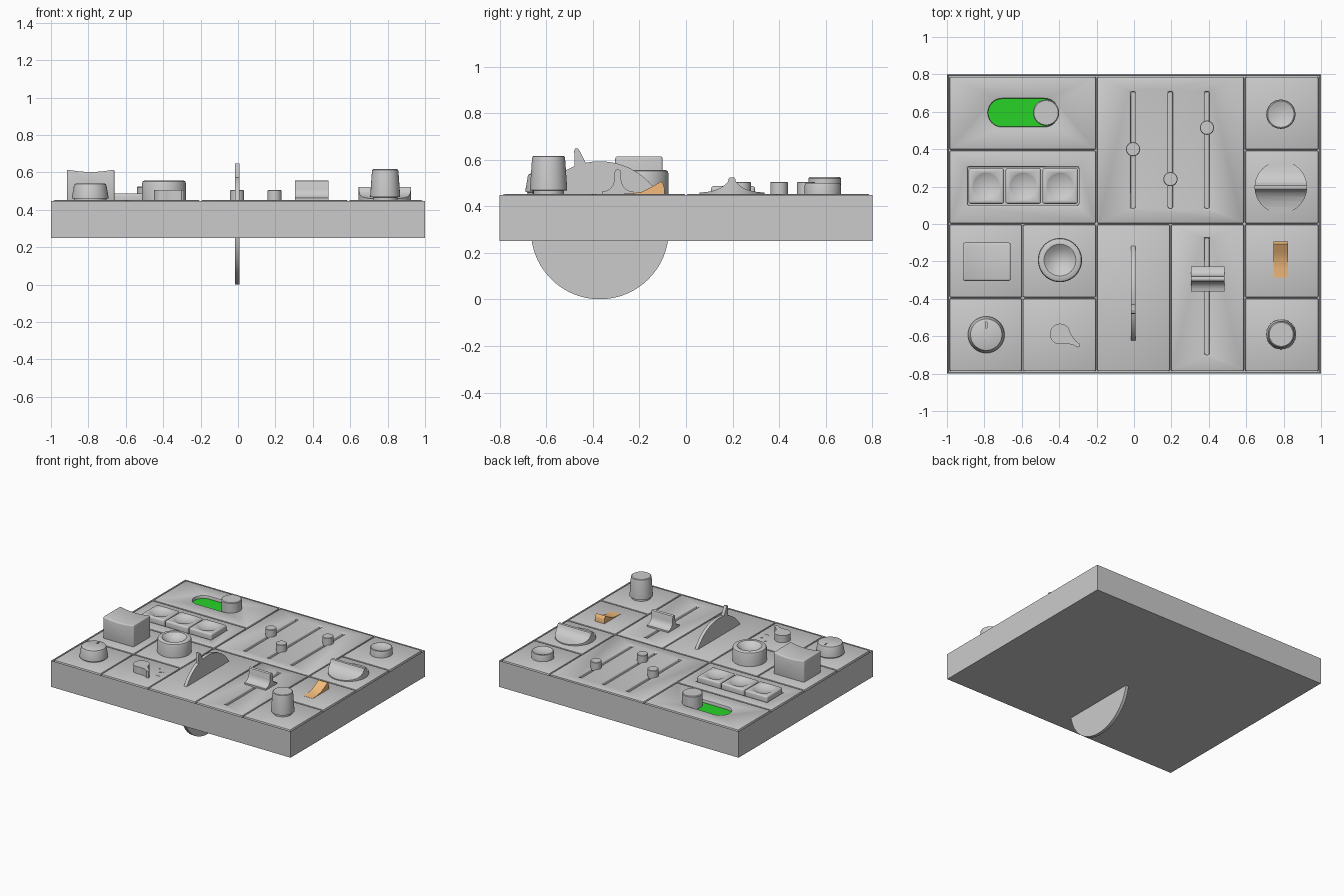
import bpy, bmesh
from math import sin, cos, pi, radians

if "Cube" in bpy.data.objects:
    bpy.data.objects.remove(bpy.data.objects["Cube"])


def finish(bm, name, color=None):
    bmesh.ops.recalc_face_normals(bm, faces=bm.faces)
    me = bpy.data.meshes.new(name)
    bm.to_mesh(me)
    bm.free()
    ob = bpy.data.objects.new(name, me)
    bpy.context.collection.objects.link(ob)
    if color:
        mat = bpy.data.materials.new(name + "_colour")
        mat.diffuse_color = color
        mat.use_nodes = True
        mat.node_tree.nodes["Principled BSDF"].inputs["Base Color"].default_value = mat.diffuse_color
        me.materials.append(mat)
    return ob


def activate(ob):
    bpy.ops.object.select_all(action='DESELECT')
    ob.select_set(True)
    bpy.context.view_layer.objects.active = ob


def smooth(ob):
    activate(ob)
    bpy.ops.object.shade_smooth_by_angle(angle=radians(35))
    return ob


def prism(name, pts, axis, a, b, color=None):
    """Extrude a 2D outline along an axis from a to b."""
    place = {'x': lambda p, t: (t, p[0], p[1]),
             'y': lambda p, t: (p[0], t, p[1]),
             'z': lambda p, t: (p[0], p[1], t)}[axis]
    bm = bmesh.new()
    lo = [bm.verts.new(place(p, a)) for p in pts]
    hi = [bm.verts.new(place(p, b)) for p in pts]
    bm.faces.new(lo)
    bm.faces.new(hi)
    n = len(pts)
    for i in range(n):
        bm.faces.new((lo[i], lo[(i + 1) % n], hi[(i + 1) % n], hi[i]))
    return finish(bm, name, color)


def box(name, x0, x1, y0, y1, z0, z1):
    return prism(name, [(x0, y0), (x1, y0), (x1, y1), (x0, y1)], 'z', z0, z1)


def lathe(name, prof, cx, cy, n=48):
    """Revolve (radius, z) points; a zero radius makes a pole."""
    bm = bmesh.new()
    rings = []
    for r, z in prof:
        if r == 0:
            rings.append([bm.verts.new((cx, cy, z))] * n)
        else:
            rings.append([bm.verts.new((cx + r * cos(2 * pi * i / n), cy + r * sin(2 * pi * i / n), z))
                          for i in range(n)])
    for p, q in zip(rings, rings[1:]):
        for i in range(n):
            j = (i + 1) % n
            bm.faces.new(list(dict.fromkeys((p[i], p[j], q[j], q[i]))))
    if prof[0][0]:
        bm.faces.new(rings[0])
    if prof[-1][0]:
        bm.faces.new(rings[-1])
    return smooth(finish(bm, name))


def modify(ob, kind, **settings):
    activate(ob)
    m = ob.modifiers.new("mod", kind)
    for k, v in settings.items():
        setattr(m, k, v)
    bpy.ops.object.modifier_apply(modifier=m.name)
    return ob


def bevel(ob, w, seg=3):
    return modify(ob, 'BEVEL', width=w, segments=seg, limit_method='ANGLE', angle_limit=radians(35))


def boolean(ob, cutter, op='DIFFERENCE'):
    modify(ob, 'BOOLEAN', object=cutter, operation=op, solver='EXACT')
    bpy.data.objects.remove(cutter)
    return ob


def stadium(cx, cy, half, r, n=20):
    """Outline of a horizontal slot."""
    return [(cx + s * half + r * cos(a0 + pi * i / n), cy + r * sin(a0 + pi * i / n))
            for s, a0 in ((1, -pi / 2), (-1, pi / 2)) for i in range(n + 1)]


TOP, FLOOR = 0.452, 0.425

# Base slab with a shallow tray in the top
bm = bmesh.new()
bmesh.ops.create_cube(bm, size=1)
for v in bm.verts:
    v.co = (v.co.x * 2, v.co.y * 1.6, 0.25 + (v.co.z + 0.5) * 0.198)
lid = [f for f in bm.faces if f.calc_center_median().z > 0.44]
bmesh.ops.inset_region(bm, faces=lid, thickness=0.01)
for v in lid[0].verts:
    v.co.z = FLOOR
finish(bm, "base")

# Control tiles
X = (-0.99, -0.595, -0.2, 0.195, 0.59, 0.99)
Y = (-0.79, -0.395, 0.0, 0.395, 0.79)
layout = {
    "toggle_tile": (0, 2, 3, 4), "button_row_tile": (0, 2, 2, 3), "fader_tile": (2, 4, 2, 4),
    "round_button_tile": (4, 5, 3, 4), "selector_tile": (4, 5, 2, 3), "square_key_tile": (0, 1, 1, 2),
    "dish_button_tile": (1, 2, 1, 2), "dial_tile": (0, 1, 0, 1), "pointer_tile": (1, 2, 0, 1),
    "wheel_tile": (2, 3, 0, 2), "slider_tile": (3, 4, 0, 2), "rocker_tile": (4, 5, 1, 2),
    "tall_knob_tile": (4, 5, 0, 1)}
faders = ((-0.005, 0.4), (0.195, 0.24), (0.39, 0.515))
for name, (i, j, k, l) in layout.items():
    g = 0.003
    t = box(name, X[i] + g, X[j] - g, Y[k] + g, Y[l] - g, 0.41, TOP)
    if name == "toggle_tile":
        boolean(t, prism("cut", stadium(-0.592, 0.595, 0.113, 0.075), 'z', 0.3, 0.6))
    elif name == "button_row_tile":
        boolean(t, box("cut", -0.89, -0.295, 0.1, 0.305, 0.3, 0.6))
    elif name == "fader_tile":
        for x, _ in faders:
            boolean(t, box("cut", x - 0.012, x + 0.012, 0.083, 0.707, 0.3, 0.6))
    elif name == "slider_tile":
        boolean(t, box("cut", 0.378, 0.402, -0.7, -0.075, 0.3, 0.6))
    smooth(bevel(t, 0.008, 2))

# Toggle switch
prism("toggle_track", stadium(-0.592, 0.595, 0.113, 0.08), 'z', 0.415, 0.428, (0.02, 0.65, 0.02, 1))
lathe("toggle_knob", [(0.07, 0.42), (0.07, 0.52), (0.065, 0.525), (0, 0.525)], -0.47, 0.595)

# Row of three dished keys
for i, x in enumerate((-0.79, -0.592, -0.394)):
    key = bevel(box(f"row_key_{i + 1}", x - 0.095, x + 0.095, 0.108, 0.297, 0.415, 0.487), 0.012)
    bm = bmesh.new()
    bmesh.ops.create_uvsphere(bm, u_segments=64, v_segments=48, radius=0.16)
    cut = finish(bm, "cut")
    cut.location = (x, 0.2025, 0.487 + 0.142)
    bpy.context.view_layer.update()
    smooth(boolean(key, cut))

# Faders
for i, (x, y) in enumerate(faders):
    lathe(f"fader_knob_{i + 1}", [(0.038, 0.44), (0.038, 0.502), (0.035, 0.505), (0, 0.505)], x, y, 32)

# Round button
lathe("round_button", [(0.078, 0.44), (0.078, 0.49), (0.075, 0.499), (0.07, 0.501), (0.05, 0.494),
                       (0.025, 0.489), (0, 0.487)], 0.785, 0.587)

# Rotary selector: finger ridge trimmed to a disc
half = [(0.145, 0.458), (0.105, 0.462), (0.075, 0.468), (0.05, 0.478), (0.03, 0.492), (0.017, 0.506),
        (0.014, 0.518), (0.01, 0.523)]
prof = [(-0.16, 0.44), (-0.16, 0.458)] + [(-y, z) for y, z in half] + \
       [(y, z) for y, z in reversed(half)] + [(0.16, 0.458), (0.16, 0.44)]
sel = prism("selector_knob", [(y + 0.197, z) for y, z in prof], 'x', 0.6, 0.97)
smooth(boolean(sel, lathe("cut", [(0.14, 0.42), (0.14, 0.6)], 0.785, 0.197, 64), 'INTERSECT'))

# Square key with a scooped top
scoop = [(-0.915 + 0.255 * i / 16, 0.602 + 0.014 * abs(i / 8 - 1) ** 2) for i in range(17)]
smooth(bevel(prism("square_key", [(-0.915, 0.44)] + scoop + [(-0.66, 0.44)], 'y', -0.304, -0.1), 0.01))

# Dished button
lathe("dish_button", [(0.118, 0.44), (0.118, 0.54), (0.114, 0.551), (0.106, 0.556), (0.085, 0.556),
                      (0.078, 0.551), (0.06, 0.536), (0.035, 0.525), (0.015, 0.521), (0, 0.52)], -0.396, -0.193)

# Dial with marker notch
dial = lathe("dial", [(0.088, 0.44), (0.088, 0.46), (0.098, 0.461), (0.098, 0.466), (0.087, 0.53),
                      (0.084, 0.537), (0.078, 0.54), (0, 0.54)], -0.79, -0.592)
smooth(boolean(dial, box("cut", -0.794, -0.786, -0.555, -0.525, 0.53, 0.6)))

# Tall knob
lathe("tall_knob", [(0.066, 0.44), (0.066, 0.467), (0.08, 0.469), (0.08, 0.475), (0.071, 0.605),
                    (0.069, 0.613), (0.064, 0.617), (0, 0.617)], 0.787, -0.59)

# Pointer knob: round body sweeping into a tail, aimed down-right
c, r, d = (-0.395, -0.588), 0.055, radians(-32)
tail = [(0.075, 0.018), (0.095, 0.012), (0.118, 0.011)]
local = [(r * cos(a), r * sin(a)) for a in (radians(35 + 290 * i / 32) for i in range(33))]
local += [(u, -v) for u, v in tail] + [(0.125, 0)] + [(u, v) for u, v in reversed(tail)]
body = [(c[0] + u * cos(d) - v * sin(d), c[1] + u * sin(d) + v * cos(d)) for u, v in local]
smooth(prism("pointer_knob", body, 'z', 0.44, 0.505))

# Scale marks around the pointer knob
for i, a in enumerate((0, 25, 50)):
    p = [(c[0] + u * cos(radians(a)) - v * sin(radians(a)), c[1] + u * sin(radians(a)) + v * cos(radians(a)))
         for u, v in ((0.115, -0.002), (0.155, -0.002), (0.155, 0.002), (0.115, 0.002))]
    prism(f"scale_mark_{i + 1}", p, 'z', 0.44, 0.4535)

# Thumb wheel through the slab with a lever tip
wheel = [(-0.37 + 0.296 * cos(2 * pi * i / 96), 0.297 + 0.296 * sin(2 * pi * i / 96)) for i in range(96)]
smooth(prism("wheel", wheel, 'x', -0.0165, 0.0075))
lever = [(-0.478, 0.54), (-0.48, 0.64), (-0.476, 0.648), (-0.464, 0.648), (-0.458, 0.64), (-0.435, 0.595),
         (-0.42, 0.56)]
smooth(prism("wheel_lever", lever, 'x', -0.0165, 0.0075))

# Slider cap with finger ridge
cap = [(0.067, 0.445), (0.067, 0.463), (0.05, 0.466), (0.033, 0.475), (0.021, 0.49), (0.015, 0.51),
       (0.014, 0.545), (0.011, 0.553), (0.005, 0.557)]
cap = [(-0.293 + y, z) for y, z in cap] + [(-0.293 - y, z) for y, z in reversed(cap)]
smooth(prism("slider_cap", cap, 'x', 0.306, 0.484))

# Orange rocker switch
rocker = [(-0.285, 0.44), (-0.285, 0.453), (-0.24, 0.455), (-0.19, 0.462), (-0.15, 0.482), (-0.108, 0.506),
          (-0.1, 0.5), (-0.093, 0.48), (-0.093, 0.44)]
smooth(prism("rocker_switch", rocker, 'x', 0.747, 0.824, (0.9, 0.5, 0.2, 1)))
